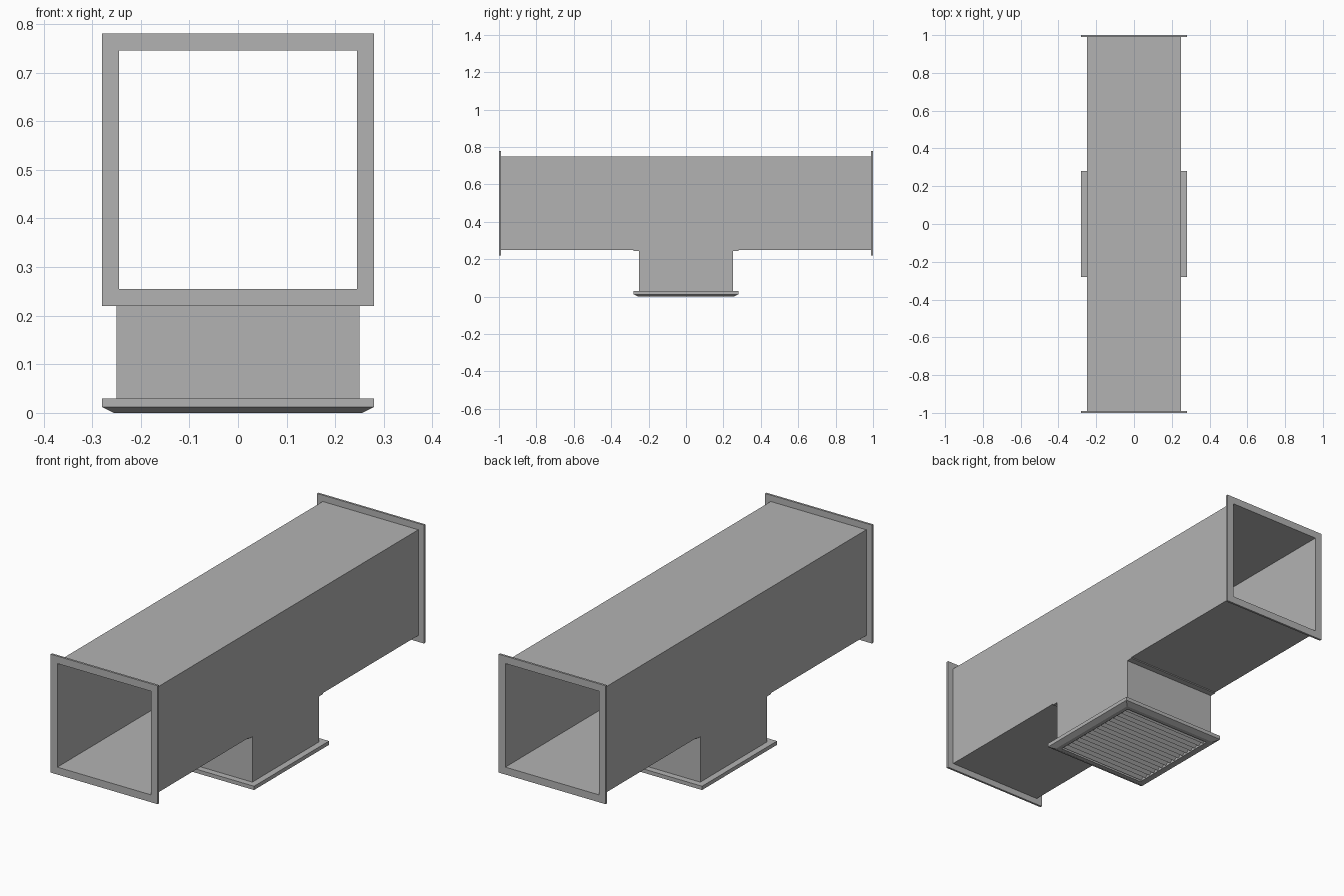
import bpy, bmesh, math
from mathutils import Matrix, Vector

cube = bpy.data.objects.get("Cube")
if cube:
    bpy.data.objects.remove(cube, do_unlink=True)

steel = bpy.data.materials.new("galvanised grey")
steel.use_nodes = True
GREY = (0.45, 0.45, 0.45, 1)
steel.diffuse_color = GREY
steel.node_tree.nodes["Principled BSDF"].inputs["Base Color"].default_value = GREY

HALF, WALL, LIP = 0.25, 0.005, 0.28   # duct half width, sheet thickness, flange half width
MID = 0.5                             # height of the duct axis


def finish(name, bm):
    bmesh.ops.recalc_face_normals(bm, faces=bm.faces)
    mesh = bpy.data.meshes.new(name)
    bm.to_mesh(mesh)
    bm.free()
    mesh.materials.append(steel)
    obj = bpy.data.objects.new(name, mesh)
    bpy.context.scene.collection.objects.link(obj)
    return obj


def box(name, lo, hi):
    lo, hi = Vector(lo), Vector(hi)
    bm = bmesh.new()
    bmesh.ops.create_cube(bm, size=1, matrix=Matrix.Translation((lo + hi) / 2)
                          @ Matrix.Diagonal((*(hi - lo), 1)))
    return finish(name, bm)


def square_ring(name, profile, matrix):
    """Sweep a closed (half width, height) profile round a square."""
    bm = bmesh.new()
    loops = [[bm.verts.new(matrix @ Vector((sx * r, sy * r, h)))
              for sx, sy in ((-1, -1), (1, -1), (1, 1), (-1, 1))] for r, h in profile]
    for a, b in zip(loops, loops[1:] + loops[:1]):
        for i in range(4):
            j = (i + 1) % 4
            bm.faces.new((a[i], a[j], b[j], b[i]))
    return finish(name, bm)


# T-shaped side panels: duct and neck in one sheet
bottom, top, neck_end = MID - HALF, MID + HALF, 0.02
half_outline = [(HALF, neck_end), (HALF, bottom - WALL), (LIP, bottom - WALL),
                (LIP, bottom), (1, bottom), (1, top)]
outline = half_outline + [(-y, z) for y, z in reversed(half_outline)]
for side, sx in (("left", 1), ("right", -1)):
    bm = bmesh.new()
    face = bm.faces.new([bm.verts.new((sx * HALF, y, z)) for y, z in outline])
    new = bmesh.ops.extrude_face_region(bm, geom=[face])["geom"]
    bmesh.ops.translate(bm, vec=(-sx * WALL, 0, 0),
                        verts=[v for v in new if isinstance(v, bmesh.types.BMVert)])
    finish(side + "_side_panel", bm)

# Duct roof, floor on both sides of the opening, neck walls and joint lips
inner = HALF - WALL
box("duct_roof", (-inner, -1, top - WALL), (inner, 1, top))
for end, sy in (("front", -1), ("back", 1)):
    def sheet(name, y0, y1, z0, z1):
        a, b = sorted((sy * y0, sy * y1))
        box(end + name, (-inner, a, z0), (inner, b, z1))
    sheet("_duct_floor", inner, 1, bottom, bottom + WALL)
    sheet("_neck_wall", inner, HALF, neck_end, bottom)
    sheet("_joint_lip", HALF, LIP, bottom - WALL, bottom)
    # End flange
    turn = Matrix.Translation((0, sy, MID)) @ Matrix.Rotation(sy * math.pi / 2, 4, 'X')
    square_ring(end + "_flange", [(LIP, 0), (LIP, 0.01), (inner, 0.01), (inner, 0)], turn)

# Grille frame with a bevelled lower rim
OPEN = 0.235
square_ring("grille_frame", [(LIP, 0.03), (LIP, 0.012), (0.255, 0), (OPEN, 0), (OPEN, 0.03)],
            Matrix.Identity(4))

# Tilted grille slats
COUNT = 16
pitch = 2 * OPEN / COUNT
bm = bmesh.new()
for i in range(COUNT):
    y = -OPEN + (i + 0.5) * pitch
    bmesh.ops.create_cube(bm, size=1, matrix=Matrix.Translation((0, y, 0.014))
                          @ Matrix.Rotation(math.radians(45), 4, 'X')
                          @ Matrix.Diagonal((2 * OPEN, 0.026, 0.003, 1)))
finish("grille_slats", bm)
